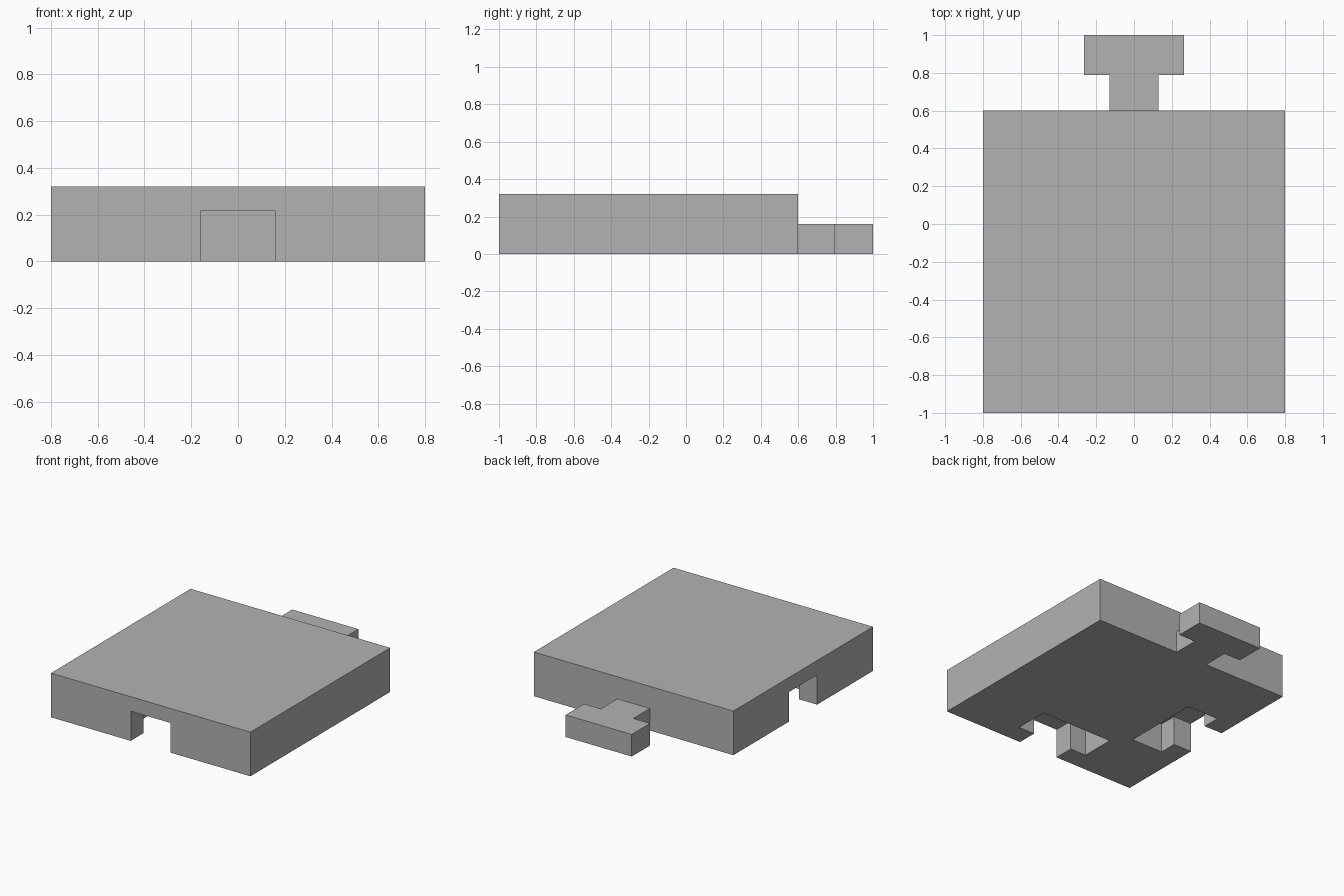
import bpy
import bmesh
from math import pi
from mathutils import Matrix

default_cube = bpy.data.objects.get("Cube")
if default_cube:
    bpy.data.objects.remove(default_cube, do_unlink=True)

# One plain grey material
GREY = (0.45, 0.45, 0.45, 1.0)
grey = bpy.data.materials.new("plain grey")
grey.use_nodes = True
grey.diffuse_color = GREY
grey.node_tree.nodes["Principled BSDF"].inputs["Base Color"].default_value = GREY

HEIGHT = 0.32
CENTRE_Y = -0.2     # middle of the square tile
HALF = 0.8


def prism(name, outline, z0, z1, matrix=Matrix()):
    """Extrude a flat outline from z0 to z1."""
    bm = bmesh.new()
    face = bm.faces.new([bm.verts.new((x, y, z0)) for x, y in outline])
    top = bmesh.ops.extrude_face_region(bm, geom=[face])["geom"]
    verts = [v for v in top if isinstance(v, bmesh.types.BMVert)]
    bmesh.ops.translate(bm, verts=verts, vec=(0, 0, z1 - z0))
    bmesh.ops.recalc_face_normals(bm, faces=bm.faces)
    bm.transform(matrix)
    mesh = bpy.data.meshes.new(name)
    bm.to_mesh(mesh)
    bm.free()
    mesh.materials.append(grey)
    obj = bpy.data.objects.new(name, mesh)
    bpy.context.collection.objects.link(obj)
    return obj


def tee(neck, head, start, shoulder, end):
    """T outline pointing along +y, given half widths and y stations."""
    right = [(neck, start), (neck, shoulder), (head, shoulder), (head, end)]
    return right + [(-x, y) for x, y in reversed(right)]


# Square tile body
square = [(-HALF, -HALF), (HALF, -HALF), (HALF, HALF), (-HALF, HALF)]
centre = Matrix.Translation((0, CENTRE_Y, 0))
body = prism("tile_body", square, 0, HEIGHT, centre)

# T-shaped sockets cut up into the underside at the front and the -x side
socket = tee(0.16, 0.29, -HALF - 0.1, -HALF + 0.147, -HALF + 0.4)
for side, angle in (("front", 0), ("side", -pi / 2)):
    cutter = prism(side + "_socket_cutter", socket, -0.1, 0.215,
                   centre @ Matrix.Rotation(angle, 4, "Z"))
    cutter.hide_render = True
    cut = body.modifiers.new(side + "_socket", "BOOLEAN")
    cut.operation = "DIFFERENCE"
    cut.solver = "EXACT"
    cut.object = cutter
    bpy.context.view_layer.objects.active = body
    bpy.ops.object.modifier_apply(modifier=cut.name)
    bpy.data.objects.remove(cutter, do_unlink=True)

# T-shaped connector tab on the back
prism("connector_tab", tee(0.13, 0.265, 0.6, 0.79, 1.0), 0, 0.16)
